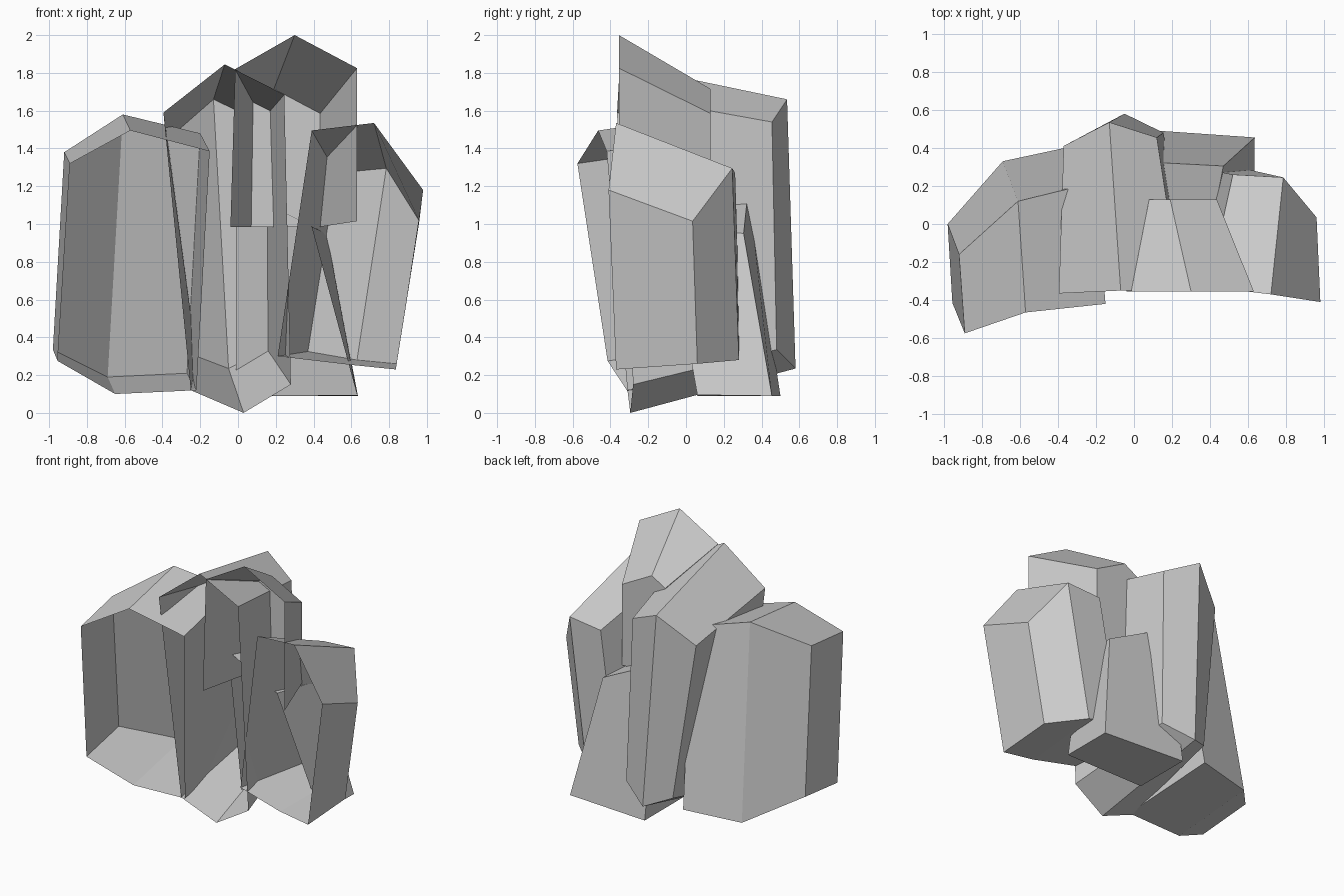
import bpy


def column(name, top, bottom, floor=True):
    """Rock column open at the front. Rims run front-left, around the back,
    to front-right; six-point rims end with the front ridge point."""
    n = len(top)
    caps = [(0, 1, 2, 5), (2, 3, 4, 5)] if n == 6 else [(0, 1, 2, 3)]
    walls = n - 2 if n == 6 else n - 1
    faces = [(i, i + 1, n + i + 1, n + i) for i in range(walls)]
    faces += [tuple(reversed(c)) for c in caps]
    if floor:
        faces += [tuple(n + i for i in c) for c in caps]
    mesh = bpy.data.meshes.new(name)
    mesh.from_pydata(top + bottom, [], faces)
    mesh.update()
    obj = bpy.data.objects.new(name, mesh)
    bpy.context.collection.objects.link(obj)
    return obj


# wide left column
column("left_column",
       [(-.89, -.575, 1.32), (-.92, -.16, 1.38), (-.61, .12, 1.58),
        (-.20, .22, 1.48), (-.15, -.42, 1.385), (-.57, -.465, 1.495)],
       [(-.955, -.415, .275), (-.98, 0, .335), (-.69, .33, .19),
        (-.27, .42, .21), (-.22, -.31, .12), (-.65, -.30, .10)])

# tall column left of the middle
column("middle_column",
       [(-.395, -.365, 1.59), (-.37, .41, 1.45), (-.13, .535, 1.66),
        (.12, .455, 1.54), (.245, -.35, 1.685), (-.07, -.35, 1.845)],
       [(-.25, -.31, .12), (-.22, .47, .30), (-.05, .58, .235),
        (.155, .48, .335), (.28, -.28, .15), (.03, -.295, 0)])

# highest column, upper part only and open underneath
column("peak_column",
       [(-.015, -.355, 1.82), (.08, .13, 1.65), (.19, .13, 1.715),
        (.435, .13, 1.585), (.63, -.355, 1.825), (.30, -.355, 2)],
       [(-.04, -.355, .985), (.07, .13, .985), (.19, .13, .985),
        (.435, .13, .985), (.63, -.355, 1.015), (.30, -.355, 1)],
       floor=False)

# leaning block behind
column("rear_block",
       [(-.01, -.10, 1.19), (-.01, .33, 1.19), (.47, .305, .95), (.39, -.10, .985)],
       [(-.01, .06, .09), (-.01, .50, .09), (.635, .455, .09), (.63, .06, .095)])

# right column
column("right_column",
       [(.39, -.33, 1.495), (.52, .26, 1.27), (.785, .245, 1.295),
        (.96, .035, 1.015), (.98, -.41, 1.18), (.72, -.37, 1.535)],
       [(.21, -.27, .30), (.37, .29, .325), (.63, .28, .28),
        (.84, .06, .26), (.835, -.37, .23), (.59, -.35, .255)])
